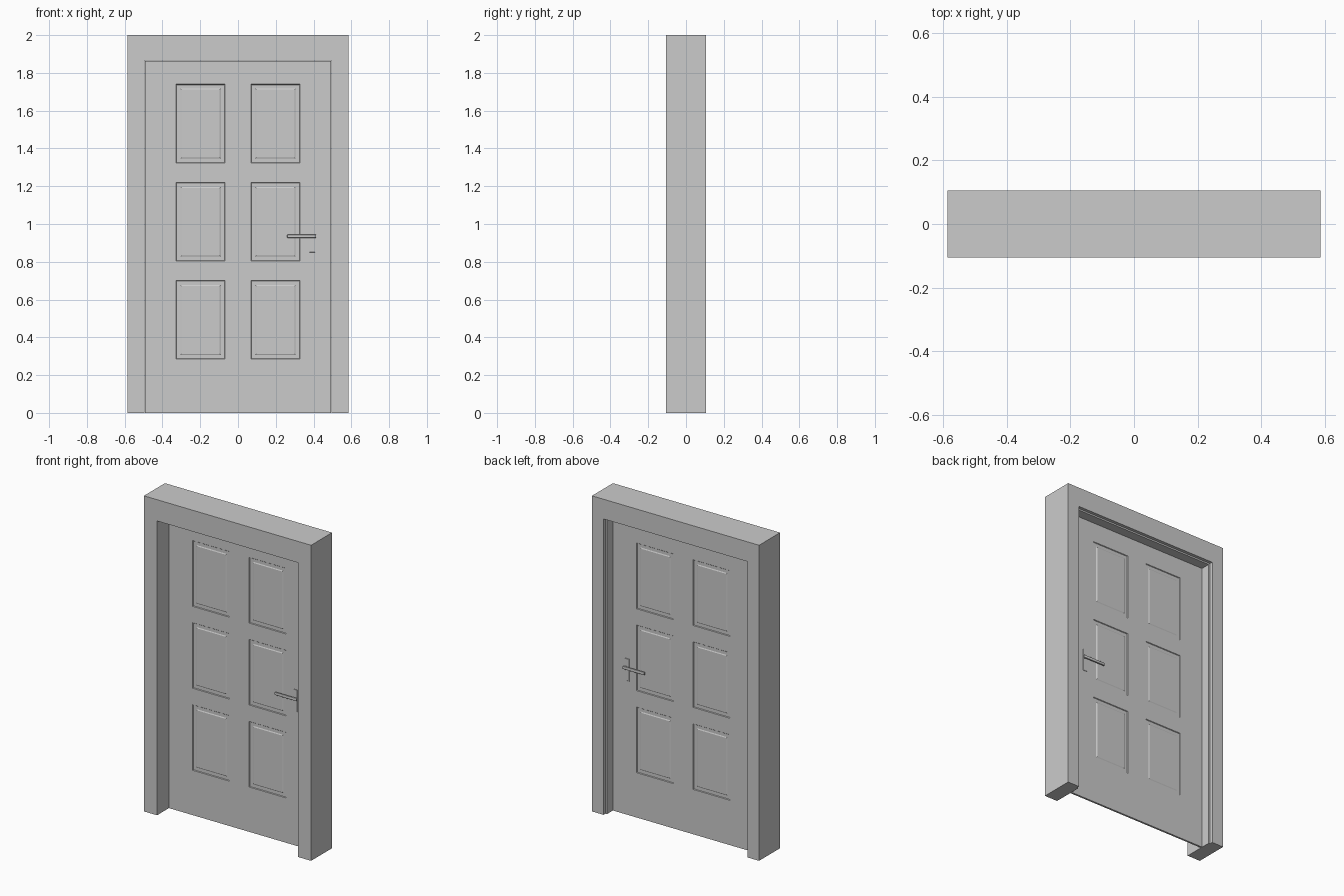
import bpy, bmesh, math
from mathutils import Vector

if "Cube" in bpy.data.objects:
    bpy.data.objects.remove(bpy.data.objects["Cube"])

DOOR_Y0, DOOR_Y1 = 0.014, 0.026


def finish(bm, name):
    bmesh.ops.recalc_face_normals(bm, faces=bm.faces)
    me = bpy.data.meshes.new(name)
    bm.to_mesh(me)
    bm.free()
    ob = bpy.data.objects.new(name, me)
    bpy.context.collection.objects.link(ob)
    return ob


def box(name, lo, hi, bevel=0.0, segments=3):
    bm = bmesh.new()
    bmesh.ops.create_cube(bm, size=1)
    lo, hi = Vector(lo), Vector(hi)
    for v in bm.verts:
        v.co = Vector([(lo[i] + hi[i]) / 2 + v.co[i] * (hi[i] - lo[i]) for i in range(3)])
    if bevel:
        bmesh.ops.bevel(bm, geom=bm.edges[:], offset=bevel, segments=segments,
                        profile=0.5, affect='EDGES')
    return finish(bm, name)


# Door frame: stepped profile (half width, height, y) swept up, across and down
profile = [(0.586, 2.0, -0.105), (0.494, 1.865, -0.105), (0.494, 1.865, 0.085),
           (0.504, 1.875, 0.085), (0.504, 1.875, 0.105), (0.586, 2.0, 0.105)]
bm = bmesh.new()
rings = []
for side, top in ((-1, 0), (-1, 1), (1, 1), (1, 0)):
    rings.append([bm.verts.new((side * w, y, h * top)) for w, h, y in profile])
n = len(profile)
for a, b in zip(rings, rings[1:]):
    for i in range(n):
        j = (i + 1) % n
        bm.faces.new((a[i], a[j], b[j], b[i]))
bm.faces.new(rings[0])
bm.faces.new(rings[-1])
finish(bm, "door_frame")

# Door leaf: thin slab cut into a grid, six moulded panels on each side
xs = [-0.493, -0.328, -0.068, 0.068, 0.328, 0.493]
zs = [0.0, 0.284, 0.70, 0.804, 1.22, 1.323, 1.74, 1.864]
bm = bmesh.new()
grid = [[bm.verts.new((x, DOOR_Y0, z)) for z in zs] for x in xs]
for i in range(len(xs) - 1):
    for j in range(len(zs) - 1):
        bm.faces.new((grid[i][j], grid[i + 1][j], grid[i + 1][j + 1], grid[i][j + 1]))
ext = bmesh.ops.extrude_face_region(bm, geom=bm.faces[:], use_keep_orig=True)
for v in ext["geom"]:
    if isinstance(v, bmesh.types.BMVert):
        v.co.y = DOOR_Y1
bmesh.ops.recalc_face_normals(bm, faces=bm.faces)


def is_panel(f):
    c = f.calc_center_median()
    in_x = 0.07 < abs(c.x) < 0.32
    in_z = any(a < c.z < b for a, b in zip(zs[1::2], zs[2::2]))
    return in_x and in_z and abs(f.normal.y) > 0.9


panels = [f for f in bm.faces if is_panel(f)]
for thick, depth in ((0.003, -0.004), (0.020, 0.0), (0.006, 0.003)):
    bmesh.ops.inset_individual(bm, faces=panels, thickness=thick, depth=depth,
                               use_even_offset=True)
finish(bm, "door_leaf")

# Handle sets on both sides: back plate, spindle, lever
for tag, y, s in (("front", DOOR_Y0, -1), ("back", DOOR_Y1, 1)):
    def span(a, b):
        return sorted((y + s * a, y + s * b))

    p0, p1 = span(-0.001, 0.003)
    box(tag + "_plate", (0.378, p0, 0.85), (0.408, p1, 0.99), 0.001, 1)

    bpy.ops.mesh.primitive_cylinder_add(vertices=20, radius=0.007, depth=0.014,
                                        location=(0.400, y + s * 0.008, 0.935),
                                        rotation=(math.pi / 2, 0, 0))
    bpy.context.object.name = tag + "_spindle"
    bpy.ops.object.shade_smooth_by_angle()

    l0, l1 = span(0.010, 0.021)
    lever = box(tag + "_lever", (0.260, l0, 0.926), (0.414, l1, 0.944), 0.004)
    for poly in lever.data.polygons:
        poly.use_smooth = True
